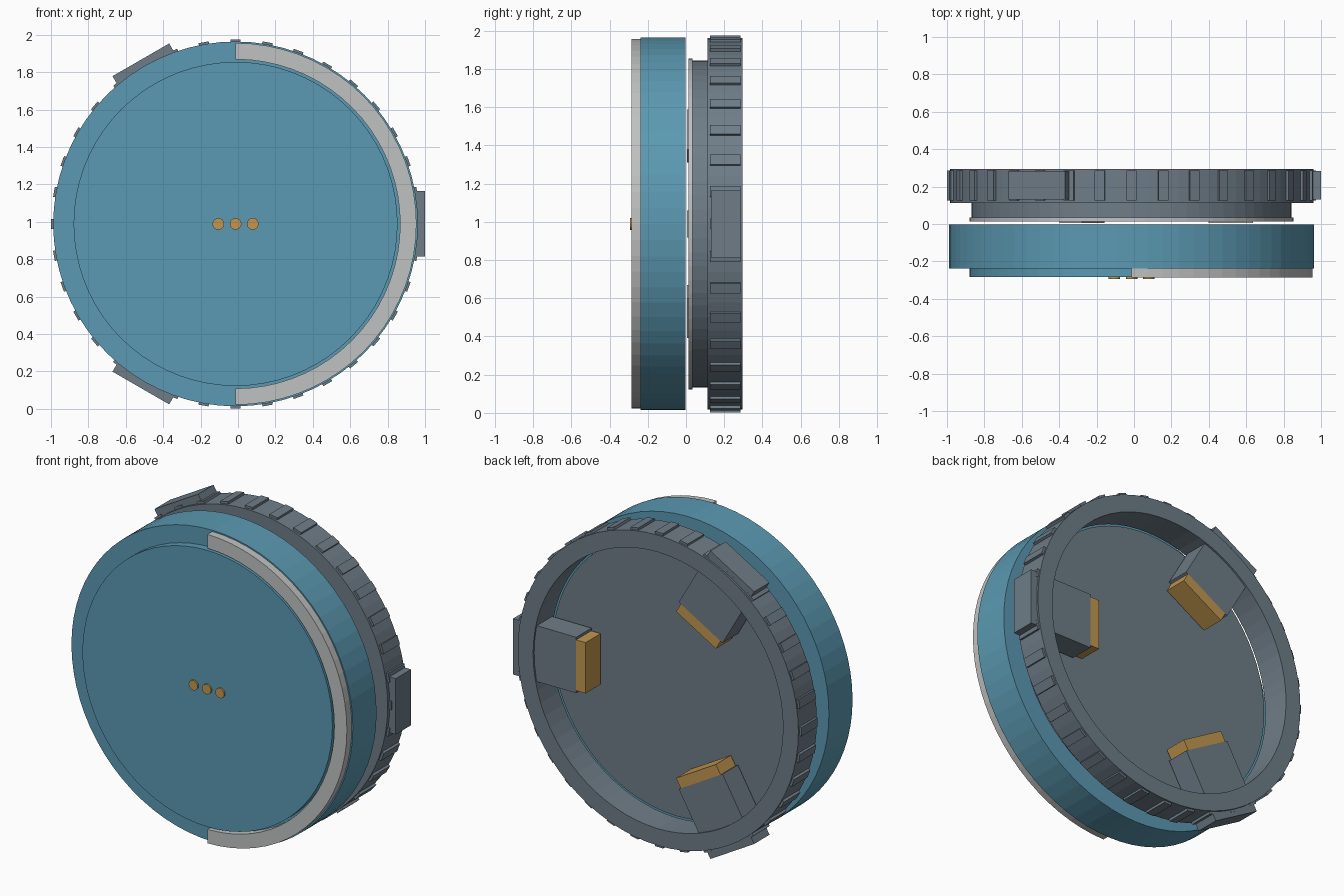
import bpy
import bmesh
from math import cos, sin, pi, radians
from mathutils import Matrix, Vector

if "Cube" in bpy.data.objects:
    bpy.data.objects.remove(bpy.data.objects["Cube"])

CX, CZ = -0.013, 0.989   # shared axis, running along y
SEGMENTS = 72


def material(name, rgb):
    mat = bpy.data.materials.new(name)
    mat.use_nodes = True
    mat.diffuse_color = (*rgb, 1)
    mat.node_tree.nodes["Principled BSDF"].inputs["Base Color"].default_value = (*rgb, 1)
    return mat


BLUE = material("blue", (0.105, 0.32, 0.445))
SLATE = material("slate_grey", (0.158, 0.204, 0.245))
SILVER = material("light_grey", (0.53, 0.535, 0.535))
BRASS = material("brass", (0.54, 0.31, 0.08))


def finish(name, bm, mat):
    bmesh.ops.recalc_face_normals(bm, faces=bm.faces)
    mesh = bpy.data.meshes.new(name)
    bm.to_mesh(mesh)
    bm.free()
    mesh.materials.append(mat)
    obj = bpy.data.objects.new(name, mesh)
    bpy.context.collection.objects.link(obj)
    return obj


def disc(name, radius, y0, y1, mat, x=0.0, sides=SEGMENTS):
    bm = bmesh.new()
    place = Matrix.Translation((CX + x, (y0 + y1) / 2, CZ)) @ Matrix.Rotation(pi / 2, 4, 'X')
    bmesh.ops.create_cone(bm, cap_ends=True, segments=sides, radius1=radius,
                          radius2=radius, depth=y1 - y0, matrix=place)
    return finish(name, bm, mat)


def ring(name, r_in, r_out, y0, y1, mat, start=0, end=360):
    """Rectangular section swept around the axis, closed or as an arc."""
    bm = bmesh.new()
    full = end - start == 360
    steps = SEGMENTS * (end - start) // 360
    loops = []
    for i in range(steps if full else steps + 1):
        a = radians(start + (end - start) * i / steps)
        loops.append([bm.verts.new((CX + r * cos(a), y, CZ + r * sin(a)))
                      for r, y in ((r_in, y0), (r_out, y0), (r_out, y1), (r_in, y1))])
    for i in range(steps):
        p, q = loops[i], loops[(i + 1) % len(loops)]
        for j in range(4):
            k = (j + 1) % 4
            bm.faces.new((p[j], p[k], q[k], q[j]))
    if not full:
        bm.faces.new(loops[0])
        bm.faces.new(loops[-1])
    return finish(name, bm, mat)


def radial_boxes(name, angles, r_in, r_out, width, y0, y1, mat):
    """Blocks standing on the axis like spokes, one for each angle."""
    bm = bmesh.new()
    for angle in angles:
        place = (Matrix.Translation((CX, 0, CZ))
                 @ Matrix.Rotation(-radians(angle), 4, 'Y')
                 @ Matrix.Translation(((r_in + r_out) / 2, (y0 + y1) / 2, 0))
                 @ Matrix.Diagonal(Vector((r_out - r_in, y1 - y0, width, 1))))
        bmesh.ops.create_cube(bm, size=1, matrix=place)
    return finish(name, bm, mat)


# Front body: drum, raised face, half-circle trim and three contacts
disc("front_drum", 0.975, -0.237, -0.003, BLUE)
disc("front_face", 0.866, -0.284, -0.23, BLUE)
ring("half_trim", 0.88, 0.967, -0.285, -0.23, SILVER, -90, 90)
for i, side in enumerate(("right", "middle", "left")):
    disc("contact_" + side, 0.031, -0.294, -0.27, BRASS, x=(i - 1) * 0.092, sides=24)

# Middle: solid core with a light front plate and three thin pads
clamps = (0, 120, 240)
radial_boxes("spacer_pads", clamps, 0.41, 0.65, 0.14, 0.005, 0.014, SILVER)
disc("light_plate", 0.866, 0.013, 0.034, SILVER)
disc("core", 0.856, 0.034, 0.113, SLATE)

# Back ring, loose around the core, with a grip tooth every ten degrees
ring("grip_ring", 0.866, 0.972, 0.112, 0.295, SLATE)
radial_boxes("grip_teeth", range(0, 360, 10), 0.95, 0.986, 0.055, 0.125, 0.285, SLATE)

# Clamps pass through the ring and end in brass jaws
radial_boxes("clamp_blocks", clamps, 0.575, 1.013, 0.35, 0.132, 0.284, SLATE)
radial_boxes("clamp_jaws", clamps, 0.51, 0.575, 0.318, 0.135, 0.284, BRASS)
